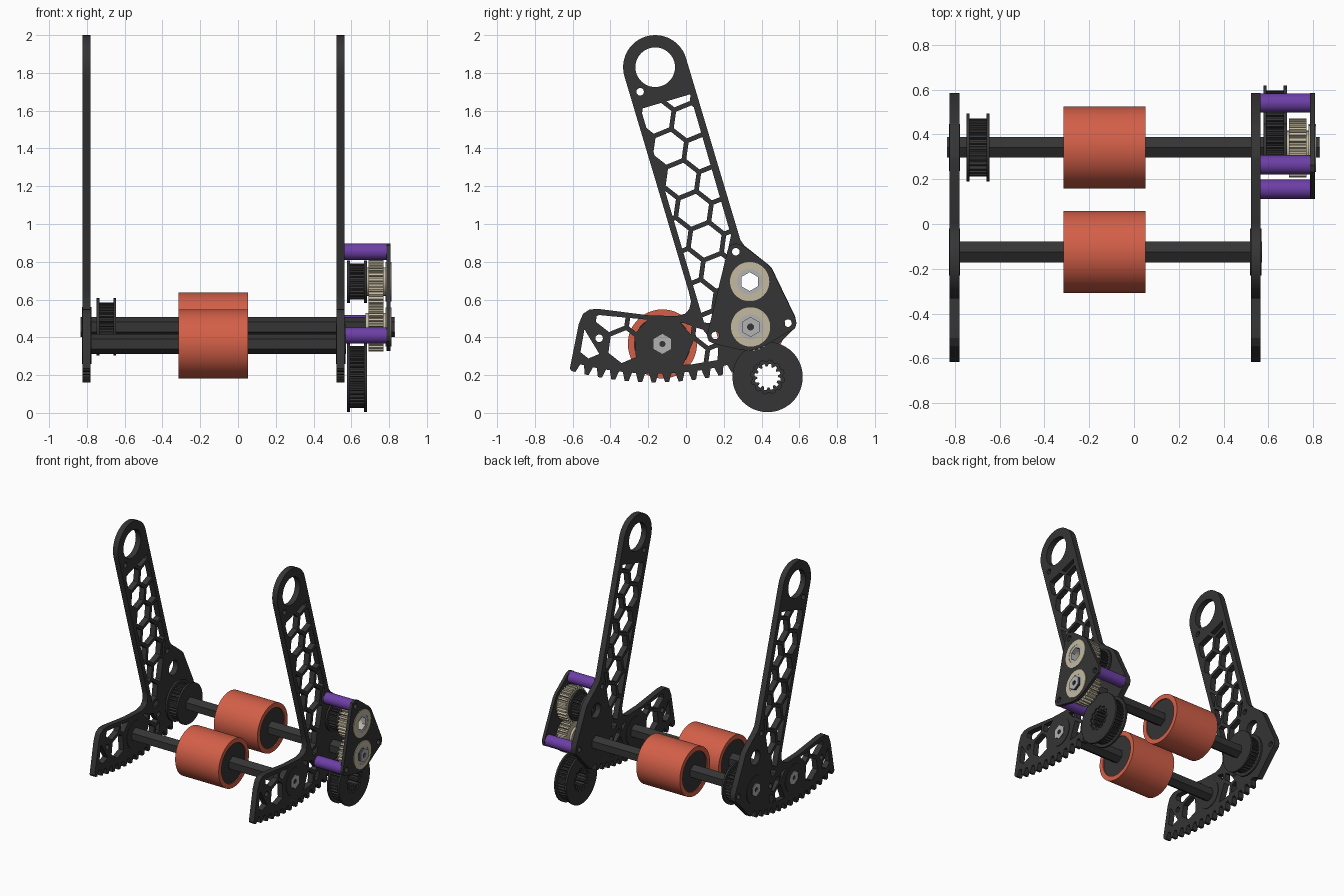
import bpy, bmesh
from math import sin, cos, pi, radians, hypot
from mathutils import Matrix, Vector

if "Cube" in bpy.data.objects:
    bpy.data.objects.remove(bpy.data.objects["Cube"])


def mat(name, *rgb):
    m = bpy.data.materials.new(name)
    m.diffuse_color = (*rgb, 1)
    m.use_nodes = True
    m.node_tree.nodes["Principled BSDF"].inputs["Base Color"].default_value = m.diffuse_color
    return m


DARK = mat("dark", .035, .035, .035)
ORANGE = mat("orange", .65, .115, .065)
PURPLE = mat("purple", .15, .05, .38)
TAN = mat("tan", .55, .49, .35)
SILVER = mat("silver", .45, .45, .45)


def circle(c, r, n=48, turn=0.0):
    return [(c[0] + r * cos(turn + 2 * pi * i / n), c[1] + r * sin(turn + 2 * pi * i / n)) for i in range(n)]


def toothed(c, n, root, tip):
    pts = []
    for i in range(n):
        for f, r in ((0, root), (.3, root), (.45, tip), (.85, tip)):
            a = 2 * pi * (i + f) / n
            pts.append((c[0] + r * cos(a), c[1] + r * sin(a)))
    return pts


def prism(name, loops, x0, x1, material):
    """Fill (y, z) loops, inner loops being holes, and extrude from x0 to x1."""
    cu = bpy.data.curves.new(name, 'CURVE')
    cu.dimensions, cu.fill_mode, cu.extrude = '2D', 'BOTH', (x1 - x0) / 2
    for loop in loops:
        s = cu.splines.new('POLY')
        s.points.add(len(loop) - 1)
        for p, q in zip(s.points, loop):
            p.co = (q[0], q[1], 0, 1)
        s.use_cyclic_u = True
    tmp = bpy.data.objects.new("tmp", cu)
    bpy.context.collection.objects.link(tmp)
    dg = bpy.context.evaluated_depsgraph_get()
    me = bpy.data.meshes.new_from_object(tmp.evaluated_get(dg))
    bpy.data.objects.remove(tmp)
    bpy.data.curves.remove(cu)
    me.transform(Matrix(((0, 0, 1, (x0 + x1) / 2), (1, 0, 0, 0), (0, 1, 0, 0), (0, 0, 0, 1))))
    bm = bmesh.new()
    bm.from_mesh(me)
    bmesh.ops.remove_doubles(bm, verts=bm.verts, dist=1e-5)
    bmesh.ops.recalc_face_normals(bm, faces=bm.faces)
    bm.to_mesh(me)
    bm.free()
    me.name = name
    me.materials.clear()
    me.materials.append(material)
    ob = bpy.data.objects.new(name, me)
    bpy.context.collection.objects.link(ob)
    bpy.ops.object.select_all(action='DESELECT')
    ob.select_set(True)
    bpy.context.view_layer.objects.active = ob
    bpy.ops.object.shade_smooth_by_angle(angle=radians(30))
    return ob


def half_plane(poly, p, n):
    out = []
    for a, b in zip(poly, poly[1:] + poly[:1]):
        da, db = (a - p).dot(n), (b - p).dot(n)
        if da >= 0:
            out.append(a)
        if da * db < 0:
            out.append(a.lerp(b, da / (da - db)))
    return out


# Key positions in (y, z)
PIVOT, FRONT, BACK, UPPER, LOW = (-.163, 1.83), (-.125, .365), (.342, .455), (.337, .695), (.432, .19)
SPACERS = [(.264, .853), (.54, .475), (.155, .41)]
SMALL = [(-.243, 1.70), (-.46, .395)]
tilt = radians(16.5)
d, n = Vector((sin(tilt), -cos(tilt))), Vector((cos(tilt), sin(tilt)))
C = Vector(PIVOT)


def honeycomb(region):
    """Hexagon lattice trimmed to a convex region, kept clear of hub and bolt hole."""
    region = [Vector(p) for p in region]
    cells = []
    a, b = [.177 * Vector((sin(radians(t)), -cos(radians(t)))) for t in (22, 82)]
    for i in range(-8, 12):
        for j in range(-8, 9):
            o = Vector((-.026, 1.237)) + a * i + b * j
            cell = [Vector(p) for p in circle(o, .088, 6, radians(-38))]
            for p, q in zip(region, region[1:] + region[:1]):
                e = q - p
                cell = half_plane(cell, p, Vector((-e.y, e.x)))
            for hub, r in ((FRONT, .145), (SMALL[1], .042)):
                if len(cell) > 2:
                    h = Vector(hub)
                    u = (sum(cell, Vector((0, 0))) / len(cell) - h).normalized()
                    cell = half_plane(cell, h + u * r, u)
            if len(cell) > 2:
                area = sum(p.x * q.y - p.y * q.x for p, q in zip(cell, cell[1:] + cell[:1])) / 2
                if area > .0014:
                    cells.append(cell)
    return cells


# Side plate outline: top eye, arm, forward bar, toothed sector, gearbox lobe
outline = [(C.x + .17 * cos(tilt + pi * i / 24), C.y + .17 * sin(tilt + pi * i / 24)) for i in range(25)]
outline += [(.015, .64), (.026, .59), (.018, .55), (-.005, .525), (-.05, .512), (-.2, .517), (-.46, .55),
            (-.51, .548), (-.545, .525), (-.568, .47), (-.615, .235)]
teeth, a0, a1 = 14, radians(-15.4), radians(19)
for i in range(teeth):
    for f, r in ((0, 1.668), (.3, 1.668), (.5, 1.622), (.8, 1.622)):
        t = a0 + (a1 - a0) * (i + f) / teeth
        outline.append((C.x + r * sin(t), C.y - r * cos(t)))
outline += [(.40, .27), (.55, .425), (.578, .45), (.585, .475), (.578, .51), (.455, .765), (.43, .79),
            (.31, .885), (.288, .915)]

arm_region = [C + d * .19 - n * .136, C + d * 1.37 - n * .136, (.143, .475), (.238, .94), C + d * .19 + n * .136]
sector = [(C.x + y, C.y - (1.585 ** 2 - y * y) ** .5) for y in (-.4, -.2, 0, .2, .33)]
bar_region = sector + [(.17, .34), (.09, .44), (-.01, .475), (-.46, .518), (-.53, .49)]
holes = honeycomb(arm_region) + honeycomb(bar_region)
holes += [circle(PIVOT, .105), circle(UPPER, .055)]
holes += [circle(p, .02, 20) for p in SPACERS + SMALL]
for side, x in (("left", -.823), ("right", .522)):
    prism(side + "_side_plate", [outline] + holes, x, x + .043, DARK)
    prism(side + "_front_bearing", [circle(FRONT, .105), circle(FRONT, .05)], x - .004, x + .047, DARK)
prism("left_back_bearing", [circle(BACK, .105), circle(BACK, .05)], -.827, -.776, DARK)

# Hexagonal hollow shafts with bright ends, and rollers
for name, c, x0, x1 in (("front", FRONT, -.825, .572), ("back", BACK, -.835, .83)):
    hexa = [circle(c, .053, 6, pi / 2), circle(c, .016, 20)]
    prism(name + "_shaft", hexa, x0 + .003, x1 - .003, DARK)
    prism(name + "_shaft_left_end", hexa, x0, x0 + .003, SILVER)
    prism(name + "_shaft_right_end", hexa, x1 - .003, x1, SILVER)
    prism(name + "_roller_tread", [circle(c, .183, 64), circle(c, .148, 64)], -.315, .052, ORANGE)
    prism(name + "_roller_core", [circle(c, .148, 64), circle(c, .045)], -.307, .044, DARK)


# Belt pulleys: toothed drum between two flanges
def pulley(name, c, x0, x1, flange, drum, count, bore, flange_bore=None):
    prism(name + "_drum", [toothed(c, count, drum - .014, drum), bore], x0 + .01, x1 - .01, DARK)
    for tag, x in (("left", x0), ("right", x1 - .014)):
        prism(f"{name}_{tag}_flange", [circle(c, flange, 64), flange_bore or bore], x, x + .014, DARK)


pulley("left_pulley", BACK, -.748, -.645, .152, .13, 30, circle(BACK, .045))
pulley("upper_pulley", UPPER, .578, .682, .112, .095, 24, circle(UPPER, .05))
pulley("large_pulley", LOW, .578, .682, .186, .165, 40, toothed(LOW, 12, .055, .07), toothed(LOW, 12, .08, .09))

# Gearbox: meshing gears, bearings, spacers and outer cover plate
for name, c, k in (("upper", UPPER, 28), ("lower", BACK, 28)):
    prism(name + "_gear", [toothed(c, k, .112, .13), circle(c, .05)], .692, .77, TAN)
    prism(name + "_gear_sleeve", [circle(c, .075), circle(c, .05)], .675, .79, TAN)
    prism(name + "_bearing", [circle(c, .104), circle(c, .068)], .78, .813, TAN)
    prism(name + "_bearing_race", [circle(c, .068), circle(c, .05, 6, pi / 2)], .78, .811, SILVER)
for i, c in enumerate(SPACERS):
    prism(f"spacer_{i + 1}", [circle(c, .043, 32), circle(c, .02, 20)], .565, .786, PURPLE)
cover = [(.22, .86), (.232, .887), (.264, .898), (.30, .887), (.43, .79), (.455, .76), (.58, .5), (.585, .475),
         (.575, .445), (.545, .43), (.4, .345), (.34, .328), (.28, .335), (.145, .367), (.12, .38), (.111, .41)]
prism("gearbox_cover", [cover] + [circle(p, .1) for p in (UPPER, BACK)] + [circle(p, .02, 20) for p in SPACERS],
      .785, .808, DARK)
